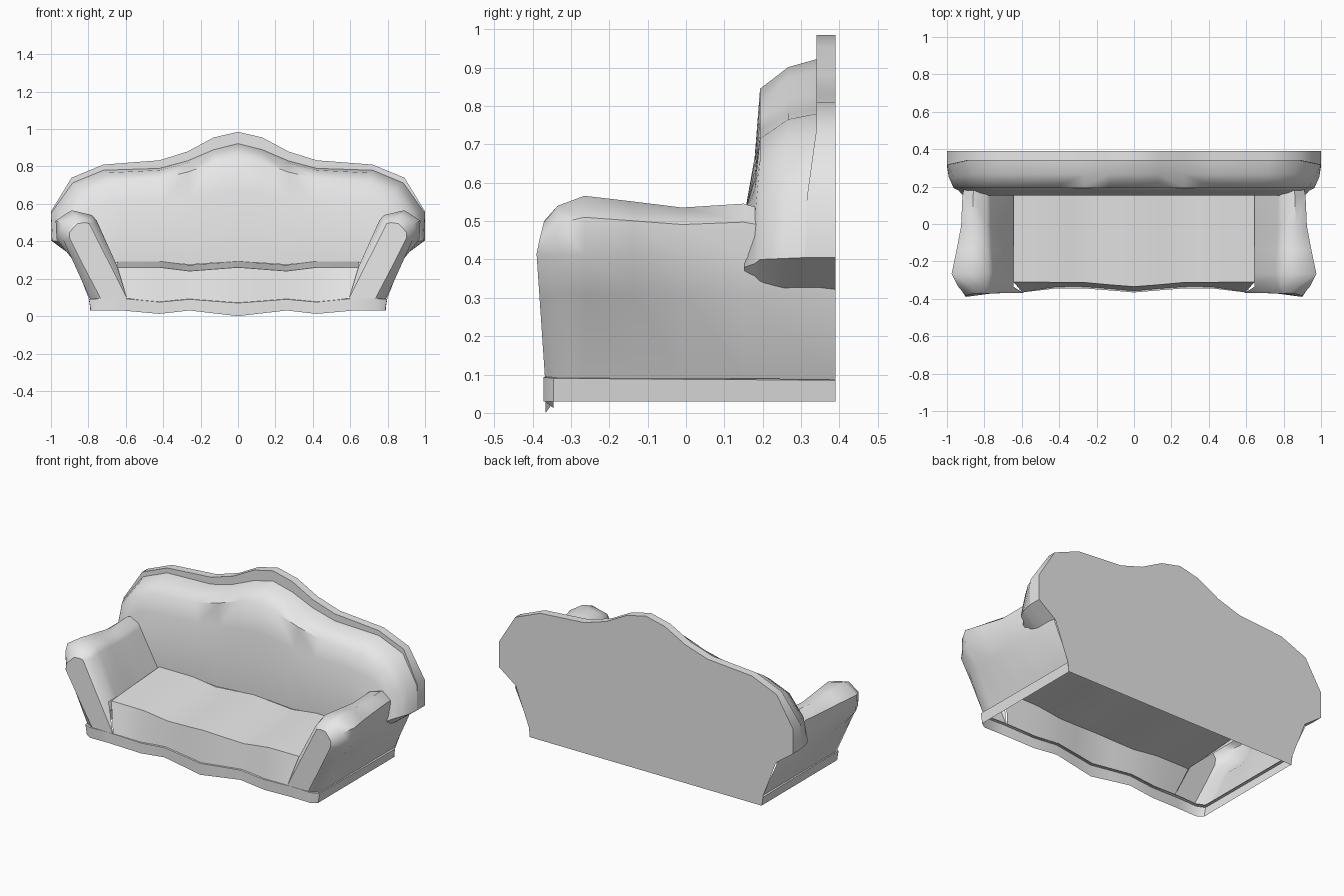
import bpy
import bmesh
import math
from mathutils import Vector

default_cube = bpy.data.objects.get("Cube")
if default_cube:
    bpy.data.objects.remove(default_cube, do_unlink=True)

# One upholstery colour for the whole sofa
fabric = bpy.data.materials.new("grey upholstery")
fabric.use_nodes = True
fabric.diffuse_color = (0.8, 0.8, 0.8, 1)
fabric.node_tree.nodes["Principled BSDF"].inputs["Base Color"].default_value = (0.8, 0.8, 0.8, 1)


def make_part(name, rows, inside, fill=False, angle=50):
    """Bridge rows of points into a sheet (or fill one row), face it away
    from the inside point, and mirror it to the other half of the sofa."""
    bm = bmesh.new()
    grid = [[bm.verts.new(point) for point in row] for row in rows]
    if fill:
        bm.faces.new(grid[0])
    else:
        for near, far in zip(grid, grid[1:]):
            for i in range(len(near) - 1):
                bm.faces.new((near[i], near[i + 1], far[i + 1], far[i]))
    bmesh.ops.recalc_face_normals(bm, faces=bm.faces)
    bm.normal_update()
    centre = Vector(inside)
    facing = sum(f.calc_area() * f.normal.dot(f.calc_center_median() - centre) for f in bm.faces)
    if facing < 0:
        bmesh.ops.reverse_faces(bm, faces=bm.faces)
    mesh = bpy.data.meshes.new(name)
    bm.to_mesh(mesh)
    bm.free()
    mesh.materials.append(fabric)
    part = bpy.data.objects.new(name, mesh)
    bpy.context.collection.objects.link(part)
    mirror = part.modifiers.new("mirror halves", "MIRROR")
    mirror.merge_threshold = 0.0005
    bpy.ops.object.select_all(action="DESELECT")
    part.select_set(True)
    bpy.context.view_layer.objects.active = part
    bpy.ops.object.shade_smooth_by_angle(angle=math.radians(angle))
    return part


def place(outline, y):
    return [(x, y, z) for x, z in outline]


def blend(row_a, row_b, amount):
    return [tuple(Vector(a).lerp(Vector(b), amount)) for a, b in zip(row_a, row_b)]


# Backrest: outlines run from the top centre round to the underside of the wing
crest = [(0, .985), (.13, .955), (.27, .88), (.42, .833), (.72, .81),
         (.89, .74), (1, .56), (1, .405), (.885, .32)]
lip_drop = [.063, .065, .05, .043, .03, .028, .008, 0, 0]
cushion = [(0, .845), (.13, .82), (.27, .77), (.42, .735), (.7, .715),
           (.84, .66), (.935, .54), (.965, .4), (.87, .32)]
belly = [(0, .52), (.12, .52), (.25, .52), (.38, .52), (.62, .52),
         (.76, .52), (.86, .47), (.915, .38), (.86, .33)]
hem = [(0, .29), (.12, .285), (.26, .275), (.42, .29), (.54, .29),
       (.66, .285), (.75, .32), (.8, .33), (.84, .325)]

back_edge = place(crest, .39)
lip_depth = [.34] * 6 + [.315, .31, .31]
rim = [(x, y, z) for (x, z), y in zip(crest, lip_depth)]
lip = [(x - drop / 5 * (x > .8), y, z - drop) for (x, y, z), drop in zip(rim, lip_drop)]
front_roll = place(cushion, .193)
shoulder = [(x, y, z + .018) if z > .5 else (x + .008, y, z)
            for x, y, z in blend(lip, front_roll, .5)]
waist = place(belly, .153)
upper_waist = [(x, y + .008, z) for x, y, z in blend(front_roll, waist, .55)]
make_part("backrest", [back_edge, rim, lip, shoulder, front_roll, upper_waist,
                       waist, place(hem, .155)], (0, .36, .45))

# Flat rear panel closing the back down to the floor skirt
make_part("rear_panel", [place(crest + [(.795, .085), (.79, .03), (0, .03)], .39)],
          (0, 0, .4), fill=True)

# Arms: one rolled section swept front to back, the roll scaled at each station
arm_section = [(.645, .265), (.755, .51), (.78, .54), (.89, .566),
               (.975, .51), (.97, .41), (.89, .31), (.79, .09)]
stations = [(-.335, .8, .82), (-.265, 1, 1), (-.14, .85, .9), (-.01, .71, .79),
            (.15, .67, .86), (.39, .4, .4)]
pivot_x, pivot_z = .8, .42


def arm_row(y, wide, high):
    row = []
    for i, (x, z) in enumerate(arm_section):
        if 0 < i < 6:
            x = pivot_x + (x - pivot_x) * wide
            z = pivot_z + (z - pivot_z) * high
        row.append((x, y, z))
    return row


def panel_depth(z):
    if z < .42:
        return -.368 - .022 * (z - .095) / .325
    return -.39 + .02 * (z - .42) / .08


panel_outline = [(.594, .095), (.795, .495), (.82, .5), (.857, .495),
                 (.9, .45), (.9, .415), (.84, .295), (.735, .095)]
panel = [(x, panel_depth(z), z) for x, z in panel_outline]
make_part("arms", [panel] + [arm_row(*s) for s in stations], (.77, 0, .25))
make_part("arm_front_panels", [panel], (.77, 0, .25), fill=True)

# Seat: scalloped cushion top flowing over a front apron
# columns: top x, wave of the top, front edge y, apron x, apron y, apron z
columns = [(0, 0, -.335, 0, -.358, .07), (.13, -.01, -.325, .13, -.346, .08),
           (.26, -.02, -.313, .26, -.336, .09), (.34, -.01, -.312, .34, -.335, .083),
           (.42, 0, -.312, .42, -.337, .075), (.53, 0, -.31, .51, -.35, .085),
           (.645, 0, -.31, .594, -.366, .095)]
seat_back = [(x, .155, .293 + w) for x, w, *_ in columns]
seat_front = [(x, y, .261 + w) for x, w, y, *_ in columns]
apron_foot = [(x, y, z) for *_, x, y, z in columns]
make_part("seat", [seat_back, blend(seat_back, seat_front, .5), seat_front, apron_foot],
          (0, .1, 0))

# Skirt: scalloped band round the base with a narrow ledge on top
# columns: x, y, top z, bottom z
band = [(0, -.366, .07, 0), (.13, -.355, .08, .015), (.26, -.345, .09, .03),
        (.42, -.345, .075, .012), (.62, -.368, .095, .03), (.75, -.371, .093, .03),
        (.797, -.345, .09, .03), (.797, .39, .085, .03)]
skirt_foot = [(x - .01 * (x > .78), y, low) for x, y, _, low in band]
skirt_top = [(x, y, high) for x, y, high, _ in band]
skirt_ledge = [(x - .016 * (x > .7), y + .016 * (y < 0), high + .003) for x, y, high, _ in band]
make_part("skirt", [skirt_foot, skirt_top, skirt_ledge], (0, 0, .04), angle=35)
